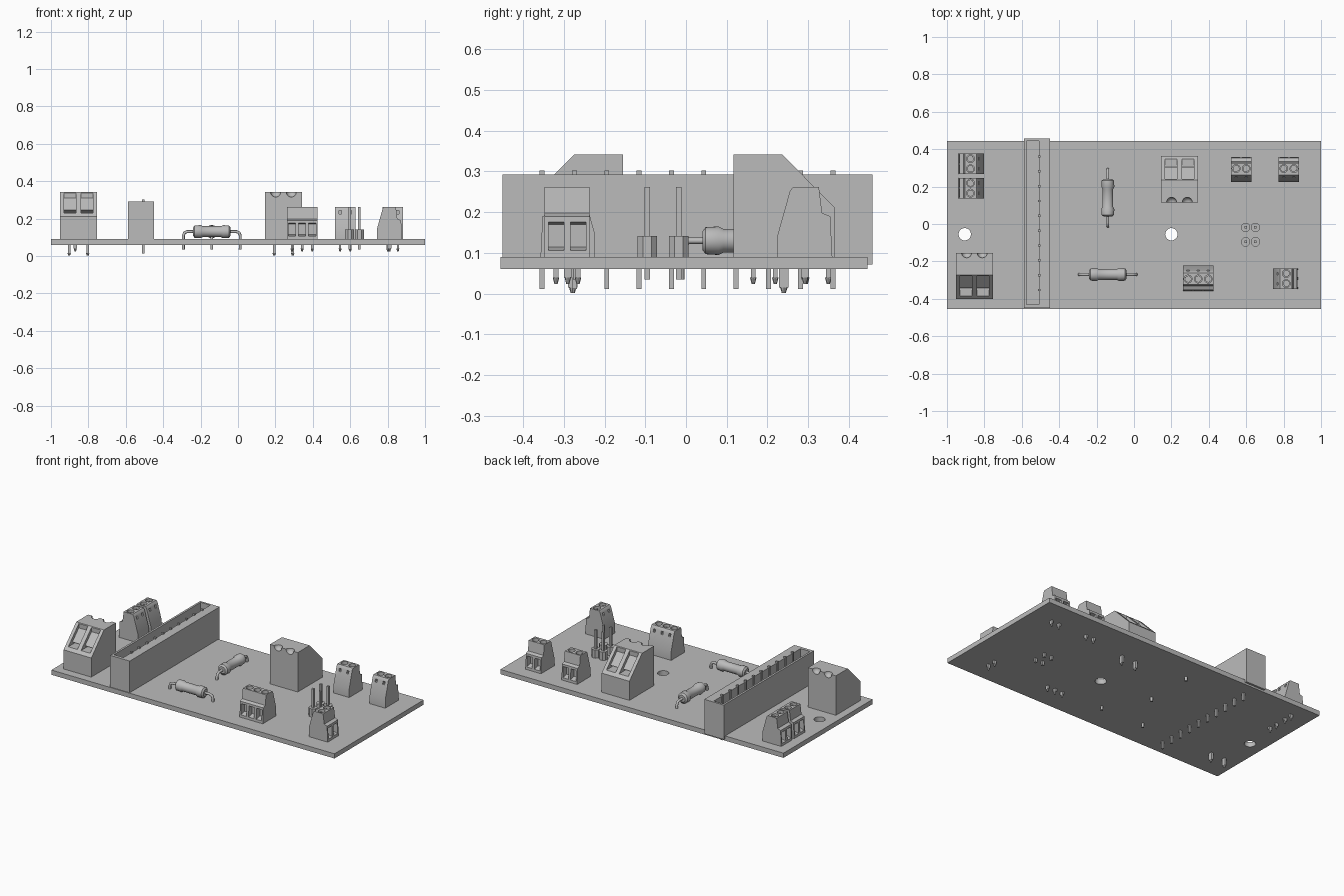
import bpy, bmesh
from math import radians
from mathutils import Matrix, Vector

cube = bpy.data.objects.get("Cube")
if cube:
    bpy.data.objects.remove(cube)

grey = bpy.data.materials.new("plain_grey")
grey.use_nodes = True
grey.diffuse_color = (0.5, 0.5, 0.5, 1)
grey.node_tree.nodes["Principled BSDF"].inputs["Base Color"].default_value = (0.5, 0.5, 0.5, 1)


def box(bm, x0, x1, y0, y1, z0, z1):
    size = Matrix.Diagonal((x1 - x0, y1 - y0, z1 - z0, 1))
    mid = Matrix.Translation(((x0 + x1) / 2, (y0 + y1) / 2, (z0 + z1) / 2))
    bmesh.ops.create_cube(bm, size=1, matrix=mid @ size)


def prism(bm, profile, x0, x1):
    """Extrude a (y, z) side profile along x."""
    face = bm.faces.new([bm.verts.new((x0, y, z)) for y, z in profile])
    out = bmesh.ops.extrude_face_region(bm, geom=[face])["geom"]
    moved = [v for v in out if isinstance(v, bmesh.types.BMVert)]
    bmesh.ops.translate(bm, verts=moved, vec=(x1 - x0, 0, 0))


def rod(bm, x, y, z0, z1, r0, r1=None, sides=24):
    bmesh.ops.create_cone(bm, cap_ends=True, segments=sides, radius1=r0,
                          radius2=r0 if r1 is None else r1, depth=z1 - z0,
                          matrix=Matrix.Translation((x, y, (z0 + z1) / 2)))


def make(bm, name, loc=(0, 0), turn=0, cut=None, smooth=False):
    """Turn a bmesh into a placed object, with an optional boolean cut."""
    def to_object(data, label):
        bmesh.ops.recalc_face_normals(data, faces=data.faces[:])
        mesh = bpy.data.meshes.new(label)
        data.to_mesh(mesh)
        data.free()
        obj = bpy.data.objects.new(label, mesh)
        bpy.context.collection.objects.link(obj)
        return obj

    obj = to_object(bm, name)
    if cut:
        cutter = to_object(cut, name + "_cutter")
        cutter.hide_render = True
        mod = obj.modifiers.new("cut", "BOOLEAN")
        mod.operation, mod.solver, mod.object = "DIFFERENCE", "EXACT", cutter
        graph = bpy.context.evaluated_depsgraph_get()
        result = bpy.data.meshes.new_from_object(obj.evaluated_get(graph))
        obj.modifiers.clear()
        obj.data = result
        bpy.data.objects.remove(cutter)
    obj.data.materials.clear()
    obj.data.materials.append(grey)
    obj.location = (loc[0], loc[1], 0)
    obj.rotation_euler.z = radians(turn)
    if smooth:
        bpy.ops.object.select_all(action="DESELECT")
        obj.select_set(True)
        bpy.context.view_layer.objects.active = obj
        bpy.ops.object.shade_smooth_by_angle(angle=radians(35))
    return obj


TOP = 0.09  # upper face of the board

# Board with two mounting holes
board, holes = bmesh.new(), bmesh.new()
box(board, -1, 1, -0.455, 0.445, 0.06, TOP)
for x in (-0.905, 0.2):
    rod(holes, x, -0.055, 0, 0.2, 0.033, sides=32)
make(board, "board", cut=holes, smooth=True)

# Long socket strip with an open slot and a row of pins
strip, slot, pins = bmesh.new(), bmesh.new(), bmesh.new()
box(strip, -0.588, -0.45, -0.45, 0.458, 0.072, 0.292)
box(slot, -0.575, -0.508, -0.43, 0.445, 0.13, 0.4)
make(strip, "socket_strip", cut=slot)
for i in range(10):
    y = -0.353 + i * 0.0793
    box(pins, -0.513, -0.5, y - 0.006, y + 0.006, 0.012, 0.302)
make(pins, "socket_pins")


def large_terminal(name, loc, turn):
    body, cut, legs = bmesh.new(), bmesh.new(), bmesh.new()
    prism(body, [(0.124, TOP), (0.124, 0.342), (0.004, 0.342),
                 (-0.124, 0.212), (-0.124, TOP)], -0.098, 0.098)
    for x in (-0.045, 0.045):
        # Sloping wire slot
        prism(cut, [(0, 0.37), (0, 0.31), (-0.065, 0.245), (-0.03, 0.23),
                    (-0.15, 0.23), (-0.15, 0.37)], x - 0.032, x + 0.032)
        # Round screw pocket on the rear top edge
        bmesh.ops.create_uvsphere(cut, u_segments=24, v_segments=12, radius=0.027,
                                  matrix=Matrix.Translation((x * 0.93, 0.124, 0.342)))
        px = x * 1.1
        box(legs, px - 0.007, px + 0.007, -0.012, 0.012, 0.015, 0.1)
        rod(legs, px, 0, 0.002, 0.015, 0.005, 0.009, 8)
    make(body, name, loc, turn, cut, True)
    make(legs, name + "_legs", loc, turn)


def small_terminal(name, loc, turn, poles):
    body, cut, metal = bmesh.new(), bmesh.new(), bmesh.new()
    pitch = 0.054
    half = poles * pitch / 2 + 0.001
    prism(body, [(0.067, TOP), (0.067, 0.145), (0.037, 0.252), (0.029, 0.262),
                 (-0.034, 0.262), (-0.042, 0.198), (-0.062, 0.19),
                 (-0.067, TOP)], -half, half)
    for i in range(poles):
        x = (i - (poles - 1) / 2) * pitch
        # Wire opening, screw well and test hole
        prism(cut, [(-0.09, 0.1), (-0.09, 0.18), (-0.03, 0.17), (-0.03, 0.115)],
              x - 0.019, x + 0.019)
        rod(cut, x, -0.004, 0.235, 0.3, 0.021)
        box(cut, x - 0.007, x + 0.007, 0.026, 0.08, 0.225, 0.243)
        # Slotted screw head and solder leg
        rod(metal, x, -0.004, 0.23, 0.245, 0.018)
        first = len(metal.verts)
        box(metal, x - 0.016, x + 0.016, -0.008, 0, 0.24, 0.25)
        metal.verts.ensure_lookup_table()
        bmesh.ops.rotate(metal, verts=metal.verts[first:], cent=Vector((x, -0.004, 0)),
                         matrix=Matrix.Rotation(radians(45), 3, "Z"))
        box(metal, x - 0.006, x + 0.006, -0.01, 0.01, 0.04, 0.1)
        rod(metal, x, 0, 0.024, 0.04, 0.004, 0.008, 8)
    make(body, name, loc, turn, cut, True)
    make(metal, name + "_metal", loc, turn, smooth=True)


large_terminal("large_terminal_front", (-0.853, -0.278), 0)
large_terminal("large_terminal_back", (0.243, 0.24), 180)
small_terminal("edge_terminal_a", (-0.87, 0.322), -90, 2)
small_terminal("edge_terminal_b", (-0.87, 0.192), -90, 2)
small_terminal("back_terminal_a", (0.573, 0.292), 180, 2)
small_terminal("back_terminal_b", (0.828, 0.292), 180, 2)
small_terminal("front_terminal", (0.343, -0.29), 0, 3)
small_terminal("side_terminal", (0.81, -0.292), 90, 2)

# Two short pin headers with corner-cut bases
for n, y in enumerate((-0.095, -0.018)):
    base, posts = bmesh.new(), bmesh.new()
    for x in (-0.026, 0.026):
        rod(base, 0, 0, TOP, 0.142, 0.0262, sides=8)
        last = base.verts[:][-16:]
        bmesh.ops.rotate(base, verts=last, cent=(0, 0, 0),
                         matrix=Matrix.Rotation(radians(22.5), 3, "Z"))
        bmesh.ops.translate(base, verts=last, vec=(x, 0, 0))
        box(posts, x - 0.007, x + 0.007, -0.007, 0.007, 0.035, 0.262)
    make(base, "pin_header_base_%d" % n, (0.623, y))
    make(posts, "pin_header_posts_%d" % n, (0.623, y))

# Two axial resistors: lathed body plus a bent lead wire
for n, (loc, turn) in enumerate((((-0.14, -0.27), 0), ((-0.14, 0.14), 90))):
    half = [(0.1, 0), (0.1, 0.022), (0.092, 0.033), (0.06, 0.035), (0.048, 0.029)]
    outline = half + [(-x, r) for x, r in reversed(half)]
    body = bmesh.new()
    verts = [body.verts.new((x, 0, r)) for x, r in outline]
    edges = [body.edges.new(pair) for pair in zip(verts, verts[1:])]
    bmesh.ops.spin(body, geom=verts + edges, cent=(0, 0, 0), axis=(1, 0, 0),
                   angle=radians(360), steps=28, use_duplicate=False)
    bmesh.ops.remove_doubles(body, verts=body.verts[:], dist=0.0005)
    bmesh.ops.translate(body, verts=body.verts[:], vec=(0, 0, 0.13))
    make(body, "resistor_body_%d" % n, loc, turn, smooth=True)

    side = [(0.152, 0.035), (0.152, 0.11), (0.146, 0.124), (0.132, 0.13)]
    path = side + [(-x, z) for x, z in reversed(side)]
    curve = bpy.data.curves.new("resistor_lead_%d" % n, "CURVE")
    curve.dimensions = "3D"
    curve.bevel_depth, curve.bevel_resolution, curve.use_fill_caps = 0.008, 3, True
    line = curve.splines.new("POLY")
    line.points.add(len(path) - 1)
    for point, (x, z) in zip(line.points, path):
        point.co = (x, 0, z, 1)
    curve.materials.append(grey)
    lead = bpy.data.objects.new("resistor_lead_%d" % n, curve)
    lead.location = (loc[0], loc[1], 0)
    lead.rotation_euler.z = radians(turn)
    bpy.context.collection.objects.link(lead)
